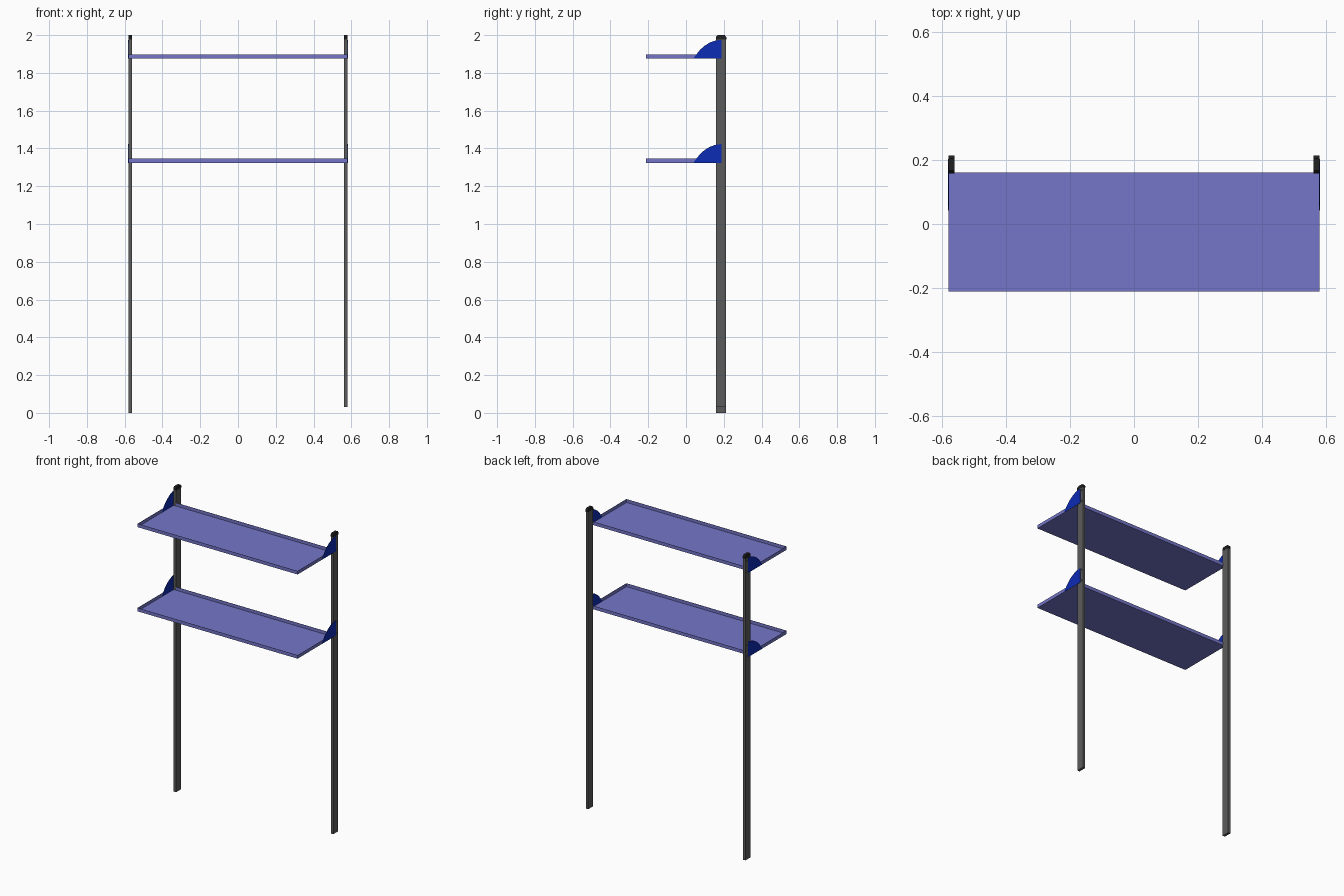
import bpy, bmesh

if "Cube" in bpy.data.objects:
    bpy.data.objects.remove(bpy.data.objects["Cube"])


def material(name, rgb):
    m = bpy.data.materials.new(name)
    m.diffuse_color = (*rgb, 1)
    m.use_nodes = True
    m.node_tree.nodes["Principled BSDF"].inputs["Base Color"].default_value = m.diffuse_color
    return m


SHELF = material("violet", (0.175, 0.18, 0.58))
BRACKET = material("blue", (0.004, 0.025, 0.46))
POST = material("dark_grey", (0.105, 0.105, 0.105))
CAP = material("black", (0.015, 0.015, 0.015))


def finish(name, bm, mat):
    bmesh.ops.recalc_face_normals(bm, faces=bm.faces)
    me = bpy.data.meshes.new(name)
    bm.to_mesh(me)
    bm.free()
    me.materials.append(mat)
    ob = bpy.data.objects.new(name, me)
    bpy.context.collection.objects.link(ob)
    return ob


def prism(name, yz, x0, x1, mat):
    """Extrude a y-z outline from x0 to x1."""
    bm = bmesh.new()
    face = bm.faces.new([bm.verts.new((x0, y, z)) for y, z in yz])
    ext = bmesh.ops.extrude_face_region(bm, geom=[face])
    verts = [g for g in ext["geom"] if isinstance(g, bmesh.types.BMVert)]
    bmesh.ops.translate(bm, vec=(x1 - x0, 0, 0), verts=verts)
    return finish(name, bm, mat)


def rect(y0, y1, z0, z1):
    return [(y0, z0), (y1, z0), (y1, z1), (y0, z1)]


def tray(name, z0, z1):
    """Shallow sheet tray, open on top."""
    bm = bmesh.new()
    bmesh.ops.create_cube(bm, size=1)
    for v in bm.verts:
        v.co = (v.co.x * 1.16, v.co.y * 0.372 - 0.025, z1 if v.co.z > 0 else z0)
    bmesh.ops.recalc_face_normals(bm, faces=bm.faces)
    top = max(bm.faces, key=lambda f: f.calc_center_median().z)
    bmesh.ops.delete(bm, geom=[top], context='FACES_ONLY')
    ob = finish(name, bm, SHELF)
    mod = ob.modifiers.new("sheet", 'SOLIDIFY')
    mod.thickness = 0.002
    mod.offset = 0
    return ob


# posts with rounded caps; the left one reaches the floor
for side, s, bottom in (("left", -1, 0.0), ("right", 1, 0.03)):
    prism(side + "_post", rect(0.16, 0.211, bottom, 1.982), s * 0.562, s * 0.579, POST)
    prism(side + "_post_cap",
          [(0.158, 1.978), (0.214, 1.978), (0.214, 1.989), (0.205, 2.0),
           (0.167, 2.0), (0.158, 1.989)], s * 0.561, s * 0.580, CAP)

# shelves with curved side brackets and hook tabs
for level, z in (("upper", 1.876), ("lower", 1.324)):
    tray(level + "_shelf", z, z + 0.022)
    outline = [(0.042, z), (0.187, z), (0.187, z + 0.099), (0.155, z + 0.095),
               (0.125, z + 0.084), (0.098, z + 0.067), (0.075, z + 0.047),
               (0.055, z + 0.022), (0.042, z + 0.005)]
    for side, s in (("left", -1), ("right", 1)):
        prism(f"{level}_{side}_bracket", outline, s * 0.579, s * 0.5815, BRACKET)
        for i, h in enumerate((0.006, 0.08)):
            prism(f"{level}_{side}_hook_{i}", rect(0.185, 0.203, z + h, z + h + 0.006),
                  s * 0.577, s * 0.581, POST)
